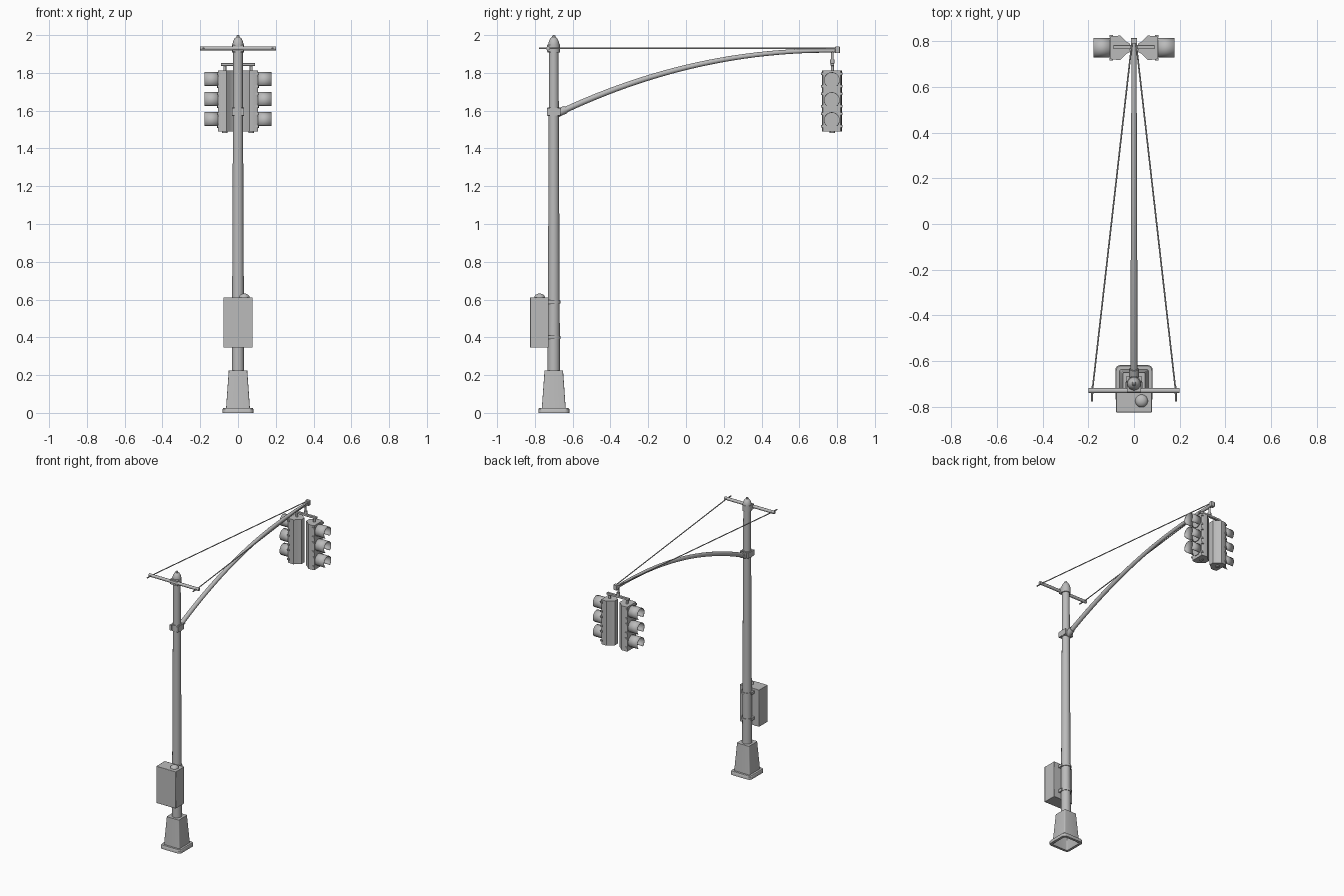
import bpy, bmesh
from math import cos, sin, pi, radians
from mathutils import Vector

cube = bpy.data.objects.get("Cube")
if cube:
    bpy.data.objects.remove(cube)

grey = bpy.data.materials.new("galvanised grey")
grey.use_nodes = True
GREY = (0.5, 0.5, 0.5, 1)
grey.diffuse_color = GREY
grey.node_tree.nodes["Principled BSDF"].inputs["Base Color"].default_value = GREY

POLE_Y = -0.70
HEAD_Y = 0.775
parts = []


def finish(name, bm):
    bmesh.ops.recalc_face_normals(bm, faces=bm.faces)
    mesh = bpy.data.meshes.new(name)
    bm.to_mesh(mesh)
    bm.free()
    mesh.materials.append(grey)
    obj = bpy.data.objects.new(name, mesh)
    bpy.context.collection.objects.link(obj)
    parts.append(obj)
    return obj


def loft(name, rings, cap_start=True, cap_end=True):
    """Skin a list of equal-length closed rings of points."""
    bm = bmesh.new()
    rows = [[bm.verts.new(p) for p in ring] for ring in rings]
    n = len(rows[0])
    for a, b in zip(rows, rows[1:]):
        for i in range(n):
            j = (i + 1) % n
            bm.faces.new((a[i], a[j], b[j], b[i]))
    if cap_start:
        bm.faces.new(rows[0])
    if cap_end:
        bm.faces.new(rows[-1])
    return finish(name, bm)


def box(name, lo, hi, bevel=0):
    x, y, z = lo
    u, v, w = hi
    obj = loft(name, [[(x, y, h), (u, y, h), (u, v, h), (x, v, h)] for h in (z, w)])
    if bevel:
        mod = obj.modifiers.new("edge", "BEVEL")
        mod.width, mod.segments = bevel, 2
    return obj


def lathe(name, profile, x=0, y=POLE_Y, sides=24):
    return loft(name, [[(x + r * cos(2 * pi * i / sides), y + r * sin(2 * pi * i / sides), z)
                        for i in range(sides)] for r, z in profile])


def tube(name, path, radii, sides=12):
    """Sweep a round section along a path with a radius at each point."""
    path = [Vector(p) for p in path]
    rings = []
    for i, p in enumerate(path):
        d = (path[min(i + 1, len(path) - 1)] - path[max(i - 1, 0)]).normalized()
        side = d.cross(Vector((0, 0, 1)))
        side = side.normalized() if side.length > 0.01 else Vector((1, 0, 0))
        up = side.cross(d)
        rings.append([p + radii[i] * (cos(2 * pi * k / sides) * side + sin(2 * pi * k / sides) * up)
                      for k in range(sides)])
    return loft(name, rings)


def rod(name, a, b, r, sides=12):
    return tube(name, [a, b], [r, r], sides)


def rounded_square(half, z, corner):
    c = half - corner
    return [(sx * c + corner * cos(a), POLE_Y + sy * c + corner * sin(a), z)
            for q, (sx, sy) in enumerate([(1, 1), (-1, 1), (-1, -1), (1, -1)])
            for a in [radians(90 * q + 22.5 * k) for k in range(5)]]


# Hollow foot with a flange
loft("pole_base", [rounded_square(*r) for r in [
    (0.044, 0.215, 0.004), (0.058, 0.02, 0.006), (0.064, 0.0, 0.01), (0.082, 0.0, 0.022),
    (0.082, 0.02, 0.022), (0.078, 0.026, 0.02), (0.063, 0.026, 0.008), (0.049, 0.225, 0.006)]],
    cap_start=True)

# Tapered pole, pointed cap and bands
lathe("pole", [(0.033, 0.2), (0.031, 0.6), (0.025, 1.95)])
lathe("pole_cap", [(0.029, 1.94), (0.029, 1.955), (0.025, 1.97), (0.017, 1.984),
                   (0.009, 1.99), (0.008, 1.997), (0.004, 2.0)])
lathe("upper_collar", [(0.032, 1.908), (0.032, 1.95)])
lathe("arm_collar", [(0.033, 1.572), (0.033, 1.618)])
for z in (0.40, 0.587):
    lathe("cabinet_band", [(0.036, z - 0.008), (0.036, z + 0.008)])
    box("cabinet_bracket", (-0.04, -0.735, z - 0.01), (0.04, -0.695, z + 0.01))
for s in (-1, 1):
    box("arm_clamp_lug", (s * 0.026 - 0.007, -0.735, 1.575), (s * 0.026 + 0.007, -0.665, 1.615))

# Control cabinet with a low dome on its lid
box("control_cabinet", (-0.078, -0.825, 0.345), (0.078, -0.727, 0.612), 0.002)
lathe("cabinet_dome", [(0.028, 0.61), (0.027, 0.618), (0.02, 0.626), (0.008, 0.631)],
      x=0.033, y=-0.775)

# Curved arm
p0, p1, p2 = Vector((0, -0.665, 1.592)), Vector((0, 0.05, 1.93)), Vector((0, 0.8, 1.918))
ts = [i / 24 for i in range(25)]
tube("curved_arm", [(1 - t) ** 2 * p0 + 2 * t * (1 - t) * p1 + t * t * p2 for t in ts],
     [0.016 - 0.005 * t for t in ts], 16)
rod("arm_socket", (0, -0.69, 1.582), (0, -0.635, 1.607), 0.021, 16)
box("arm_end_cap", (-0.014, 0.79, 1.904), (0.014, 0.814, 1.94), 0.002)

# Cross bar and stay cables
rod("cross_bar", (-0.2, -0.73, 1.93), (0.2, -0.73, 1.93), 0.011)
box("cross_bar_clamp", (-0.03, -0.737, 1.912), (0.03, -0.70, 1.948))
for s in (-1, 1):
    rod("stay_cable", (s * 0.183, -0.735, 1.93), (s * 0.009, 0.795, 1.93), 0.0035, 8)
    rod("cable_bolt", (s * 0.184, -0.778, 1.93), (s * 0.182, -0.71, 1.93), 0.0045, 8)

# Hanger
rod("hanger_rod", (0, HEAD_Y, 1.84), (0, HEAD_Y, 1.91), 0.007)
lathe("hanger_joint", [(0.012, 1.85), (0.012, 1.872)], y=HEAD_Y, sides=12)
box("hanger_bar", (-0.09, HEAD_Y - 0.009, 1.837), (0.09, HEAD_Y + 0.009, 1.852), 0.002)

# Two back-to-back signal heads with hollow-curved backs
half_section = [(0.105, 0.047), (0.095, 0.052), (0.06, 0.053), (0.045, 0.038),
                (0.032, 0.026), (0.018, 0.018)]
section = half_section + [(x, -y) for x, y in reversed(half_section)]
for s in (-1, 1):
    loft("signal_housing", [[(s * x, HEAD_Y - 0.003 + y, z) for x, y in section]
                            for z in (1.49, 1.812)])
    rod("hanger_drop", (s * 0.07, HEAD_Y, 1.81), (s * 0.07, HEAD_Y, 1.84), 0.008)
    lathe("bottom_plug", [(0.014, 1.483), (0.014, 1.492)], x=s * 0.07, y=HEAD_Y, sides=12)
    for zc in (1.762, 1.656, 1.55):
        y0 = HEAD_Y - 0.003
        rod("signal_lens", (s * 0.10, y0, zc), (s * 0.11, y0, zc), 0.041, 24)
        # Visor: open-bottomed tunnel
        bm = bmesh.new()
        rows = []
        for k in range(21):
            a = radians(-50 + 280 * k / 20)
            rows.append([bm.verts.new((s * x, y0 + 0.042 * cos(a), zc + 0.042 * sin(a)))
                         for x in (0.10, 0.178)])
        for a, b in zip(rows, rows[1:]):
            bm.faces.new((a[0], a[1], b[1], b[0]))
        visor = finish("signal_visor", bm)
        visor.modifiers.new("thickness", "SOLIDIFY").thickness = 0.003
        # Hinge lugs on both sides of the door
        for t in (-1, 1):
            for dz in (-0.033, 0.033):
                box("door_lug", (s * 0.10 - 0.008, y0 + t * 0.05 - 0.006, zc + dz - 0.006),
                    (s * 0.10 + 0.008, y0 + t * 0.05 + 0.006, zc + dz + 0.006))

bpy.ops.object.select_all(action="DESELECT")
for obj in parts:
    obj.select_set(True)
bpy.context.view_layer.objects.active = parts[0]
bpy.ops.object.shade_smooth_by_angle(angle=radians(35))
